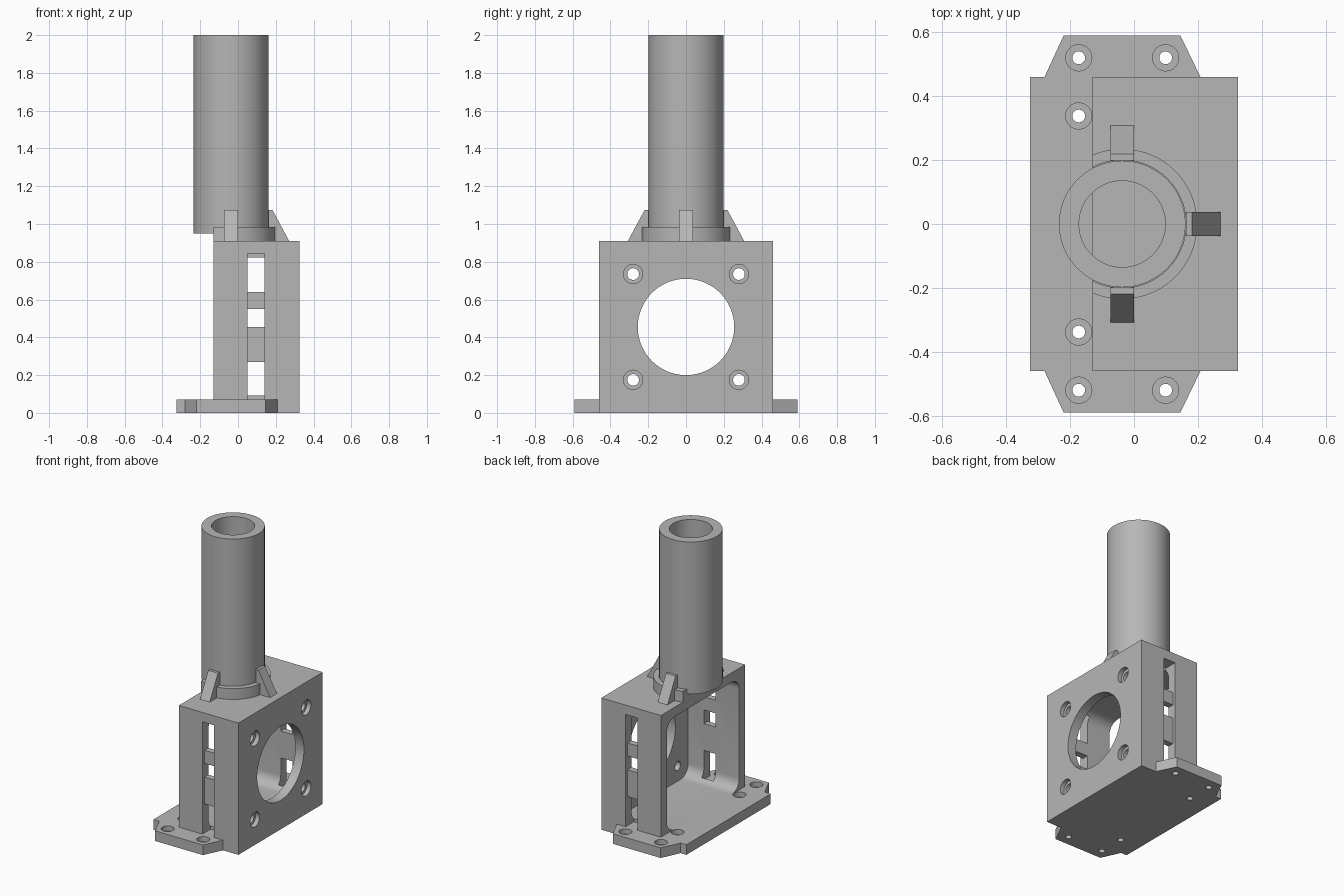
import bpy, bmesh, math
from mathutils import Matrix, Vector

cube = bpy.data.objects.get("Cube")
if cube:
    bpy.data.objects.remove(cube, do_unlink=True)

# One plain grey for the whole bracket
grey = bpy.data.materials.new("grey plastic")
grey.use_nodes = True
grey.diffuse_color = (0.47, 0.47, 0.47, 1)
grey.node_tree.nodes["Principled BSDF"].inputs["Base Color"].default_value = grey.diffuse_color


def make(name, bm):
    bmesh.ops.recalc_face_normals(bm, faces=bm.faces)
    me = bpy.data.meshes.new(name)
    bm.to_mesh(me)
    bm.free()
    me.materials.append(grey)
    ob = bpy.data.objects.new(name, me)
    bpy.context.collection.objects.link(ob)
    return ob


def box(name, lo, hi, round_x=0):
    """Box between two corners; round_x rounds the edges that run along x."""
    bm = bmesh.new()
    bmesh.ops.create_cube(bm, size=1)
    for v in bm.verts:
        v.co = Vector([lo[i] if v.co[i] < 0 else hi[i] for i in range(3)])
    if round_x:
        edges = [e for e in bm.edges if abs(e.verts[0].co.x - e.verts[1].co.x) > 0.01]
        bmesh.ops.bevel(bm, geom=edges, offset=round_x, segments=8, profile=0.5, affect='EDGES')
    return make(name, bm)


def cylinder(name, r, centre, depth, axis='Z', sides=64):
    bm = bmesh.new()
    turn = Matrix.Rotation(math.pi / 2, 4, 'Y') if axis == 'X' else Matrix()
    bmesh.ops.create_cone(bm, cap_ends=True, segments=sides, radius1=r, radius2=r,
                          depth=depth, matrix=Matrix.Translation(centre) @ turn)
    return make(name, bm)


def prism(name, points, offset):
    """Extrude a flat outline along offset."""
    bm = bmesh.new()
    face = bm.faces.new([bm.verts.new(p) for p in points])
    out = bmesh.ops.extrude_face_region(bm, geom=[face])
    bmesh.ops.translate(bm, vec=offset, verts=[g for g in out["geom"] if isinstance(g, bmesh.types.BMVert)])
    return make(name, bm)


def combine(ob, tool, op='DIFFERENCE'):
    mod = ob.modifiers.new("combine", 'BOOLEAN')
    mod.operation, mod.solver, mod.object = op, 'EXACT', tool
    bpy.context.view_layer.objects.active = ob
    bpy.ops.object.modifier_apply(modifier=mod.name)
    bpy.data.objects.remove(tool, do_unlink=True)


def smooth(ob):
    bpy.ops.object.select_all(action='DESELECT')
    ob.select_set(True)
    bpy.context.view_layer.objects.active = ob
    bpy.ops.object.shade_smooth_by_angle(angle=math.radians(30))


BACK, FRONT, HALF, TOP, FLOOR, CEIL = -0.13, 0.325, 0.46, 0.91, 0.07, 0.845
WALL = 0.065
CX = -0.037  # tube axis

# Housing with an open back and rounded cavity
body = box("motor_housing", (BACK, -HALF, 0), (FRONT, HALF, TOP))
combine(body, box("cavity", (BACK - 0.05, -HALF + WALL, FLOOR),
                  (FRONT - WALL, HALF - WALL, CEIL), 0.08))

# Base plate with tapered mounting ears
outline = [(-0.325, HALF), (-0.28, HALF), (-0.22, 0.59), (0.145, 0.59), (0.208, HALF)]
outline += [(x, -y) for x, y in reversed(outline)]
base = prism("base_plate", [(x, y, 0) for x, y in outline], (0, 0, FLOOR))
combine(body, base, 'UNION')

# Vent slots: shallow recess with windows leaving two cross bars
for s in (-1, 1):
    def slot(z0, z1, inner):
        ys = sorted((s * inner, s * 0.5))
        combine(body, box("slot", (0.05, ys[0], z0), (0.14, ys[1], z1)))
    slot(FLOOR, CEIL, HALF - 0.022)
    for z0, z1 in ((FLOOR, 0.27), (0.455, 0.55), (0.64, CEIL)):
        slot(z0, z1, 0.37)

# Large opening and counterbored screw holes in the face plate
combine(body, cylinder("opening", 0.255, (FRONT, 0, 0.455), 0.3, 'X', 96))
for y in (-0.28, 0.28):
    for z in (0.175, 0.735):
        combine(body, cylinder("hole", 0.031, (FRONT, y, z), 0.3, 'X', 32))
        combine(body, cylinder("bore", 0.051, (FRONT, y, z), 0.06, 'X', 32))

# Counterbored mounting holes in the base
for s in (-1, 1):
    for x, y in ((-0.173, 0.52), (0.099, 0.52), (-0.173, 0.338)):
        combine(body, cylinder("hole", 0.02, (x, s * y, 0), 0.3, sides=32))
        combine(body, cylinder("bore", 0.041, (x, s * y, FLOOR), 0.07, sides=32))
smooth(body)

# Socket collar, cut flush with the open back
collar = cylinder("tube_collar", 0.235, (CX, 0, 0.9475), 0.075, sides=96)
combine(collar, cylinder("seat", 0.2, (CX, 0, 1.0), 0.1, sides=96))
combine(collar, box("trim", (-0.5, -0.5, 0.8), (BACK, 0.5, 1.2)))
smooth(collar)

# Hollow tube
tube = cylinder("tube", 0.198, (CX, 0, 1.475), 1.05, sides=96)
combine(tube, cylinder("tube_bore", 0.135, (CX, 0, 1.475), 1.2, sides=96))
smooth(tube)

# Three sloping gussets around the collar
for name, angle in (("front_gusset", -90), ("side_gusset", 0), ("rear_gusset", 90)):
    profile = [(0.199, TOP), (0.308, TOP), (0.219, 1.075), (0.199, 1.075)]
    gusset = prism(name, [(r, -0.037, z) for r, z in profile], (0, 0.074, 0))
    gusset.data.transform(Matrix.Translation((CX, 0, 0)) @ Matrix.Rotation(math.radians(angle), 4, 'Z'))
